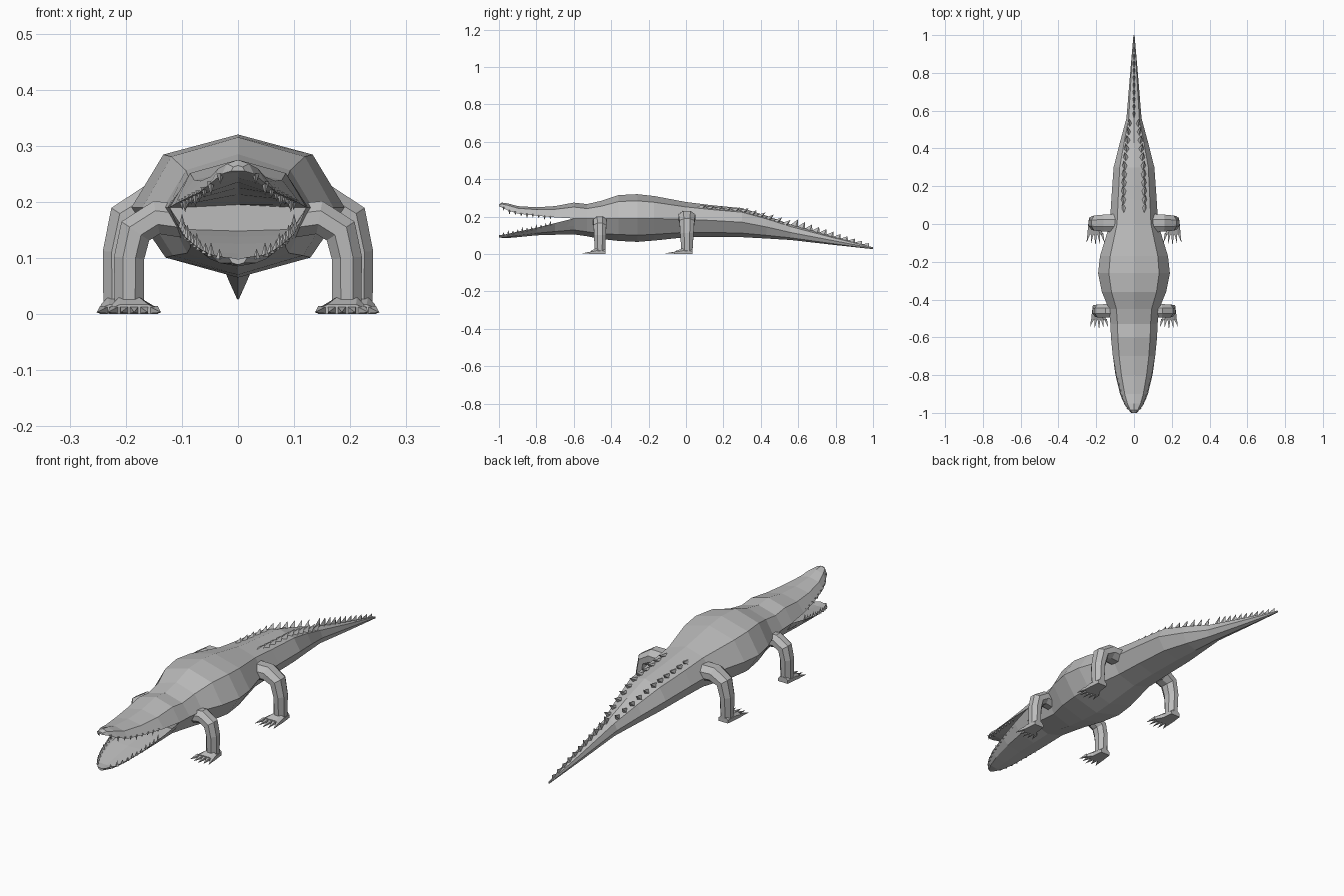
import bpy, bmesh, math
from mathutils import Vector

cube = bpy.data.objects.get("Cube")
if cube:
    bpy.data.objects.remove(cube, do_unlink=True)

hide = bpy.data.materials.new("grey_hide")
hide.use_nodes = True
hide.diffuse_color = (0.5, 0.5, 0.5, 1)
shader = hide.node_tree.nodes["Principled BSDF"]
shader.inputs["Base Color"].default_value = hide.diffuse_color
shader.inputs["Roughness"].default_value = 0.8


def finish(name, bm, mirror=False):
    """Turn a bmesh into a flat shaded object, mirrored across x if asked."""
    bmesh.ops.recalc_face_normals(bm, faces=bm.faces)
    mesh = bpy.data.meshes.new(name)
    bm.to_mesh(mesh)
    bm.free()
    mesh.materials.append(hide)
    obj = bpy.data.objects.new(name, mesh)
    bpy.context.collection.objects.link(obj)
    if mirror:
        mod = obj.modifiers.new("mirror", "MIRROR")
        mod.use_mirror_merge = False
    return obj


def loft(bm, rings):
    """Skin closed rings of equal point count and cap both ends."""
    loops = [[bm.verts.new(p) for p in ring] for ring in rings]
    n = len(loops[0])
    for a, b in zip(loops, loops[1:]):
        for i in range(n):
            j = (i + 1) % n
            bm.faces.new((a[i], a[j], b[j], b[i]))
    bm.faces.new(loops[0])
    bm.faces.new(loops[-1])


def symmetric(y, half):
    """Close a half profile, which runs from centre to centre, across x = 0."""
    return [(x, y, z) for x, z in half] + [(-x, y, z) for x, z in half[-2:0:-1]]


def spike(bm, corners, tip):
    """Pyramid from base corners to a tip."""
    base = [bm.verts.new(c) for c in corners]
    top = bm.verts.new(tip)
    bm.faces.new(base)
    for i, v in enumerate(base):
        bm.faces.new((v, base[(i + 1) % len(base)], top))


def sample(stations, y):
    """Interpolate station values at a given y."""
    for a, b in zip(stations, stations[1:]):
        if a[0] <= y <= b[0]:
            t = (y - a[0]) / (b[0] - a[0])
            return [u + (v - u) * t for u, v in zip(a, b)]
    return list(stations[-1])


# Trunk and tail: y, half width, top, side, bottom
BODY = [
    (-.60, .122, .275, .19, .105), (-.53, .125, .267, .19, .095),
    (-.45, .133, .285, .19, .08), (-.36, .17, .315, .19, .07),
    (-.26, .19, .32, .19, .065), (-.17, .18, .31, .19, .072),
    (0, .128, .278, .185, .09), (.13, .12, .262, .18, .092),
    (.30, .108, .245, .17, .09), (.43, .075, .205, .145, .083),
    (.56, .04, .158, .115, .075), (.78, .022, .095, .073, .05),
    (1, .003, .036, .031, .026)]


def body_ring(y, w, top, side, bot):
    inset = .14 * (top - bot)
    return symmetric(y, [(0, top), (.7 * w, top - inset), (w, side),
                         (.68 * w, bot + inset), (0, bot)])


bm = bmesh.new()
loft(bm, [body_ring(*s) for s in BODY])
finish("body_and_tail", bm)

# Upper jaw: y, half width, top, lip, palate
UPPER = [
    (-1, .012, .265, .255, .255), (-.985, .028, .275, .25, .252),
    (-.95, .05, .27, .232, .243), (-.9, .07, .256, .216, .235),
    (-.8, .095, .25, .205, .225), (-.7, .112, .256, .196, .213),
    (-.6, .122, .275, .19, .195)]
bm = bmesh.new()
loft(bm, [symmetric(y, [(0, top), (.7 * w, lip + .72 * (top - lip)), (w, lip),
                        (.8 * w, lip), (0, roof)])
          for y, w, top, lip, roof in UPPER])
finish("upper_jaw", bm)

# Lower jaw: y, half width, lip, floor, bottom
LOWER = [
    (-1, .016, .1, .098, .088), (-.96, .048, .106, .098, .085),
    (-.9, .074, .12, .108, .09), (-.8, .098, .14, .125, .1),
    (-.7, .112, .165, .138, .103), (-.6, .122, .19, .148, .105)]
bm = bmesh.new()
loft(bm, [symmetric(y, [(0, floor), (.82 * w, floor + .003), (w, lip),
                        (.68 * w, bot + .28 * (lip - bot)), (0, bot)])
          for y, w, lip, floor, bot in LOWER])
finish("lower_jaw", bm)

# Teeth along both lips
for name, jaw, lip, count, up in (("upper_teeth", UPPER, 3, 9, -1),
                                  ("lower_teeth", LOWER, 2, 11, 1)):
    bm = bmesh.new()
    for i in range(count):
        y = -.975 + .25 * i / (count - 1)
        s = sample(jaw, y)
        x, z, r = s[1] * .92, s[lip] - .006 * up, .007
        size = .026 if i % 3 == 1 else .019
        spike(bm, [(x - r, y, z), (x, y - r, z), (x + r, y, z), (x, y + r, z)],
              (x, y, z + up * size))
    finish(name, bm, mirror=True)

# Paired scutes on the back, leaning outward and to the rear
bm = bmesh.new()
for i in range(11):
    y = .08 + .045 * i
    _, w, top, side, bot = sample(BODY, y)
    x = max(.45 * w, .02)
    z = top - .14 * (top - bot) * x / (.7 * w) - .004
    r = .016 if i < 9 else .012
    spike(bm, [(x - r, y, z + .004), (x, y - .02, z + .008),
               (x + r, y, z - .004), (x, y + .012, z - .004)],
          (x + .006, y + .03, z + .014 + .0012 * i))
finish("back_scutes", bm, mirror=True)

# Single saw-toothed crest along the tail
bm = bmesh.new()
for i in range(11):
    y = .56 + .038 * i
    _, w, top, side, bot = sample(BODY, y)
    tall = .036 - .002 * i
    t = min(.008, .5 * w)
    spike(bm, [(0, y, top), (t, y + .025, top - .015),
               (0, y + .04, top - .018), (-t, y + .025, top - .015)],
          (0, y + .038, top + tall - .01))
finish("tail_crest", bm)


def leg(name, y0, path, foot_x, reach):
    """Bent eight-sided limb; path holds x, z, radius in x, radius in y."""
    bm = bmesh.new()
    rings = []
    for i, (x, z, rx, ry) in enumerate(path):
        a, b = path[max(i - 1, 0)], path[min(i + 1, len(path) - 1)]
        d = Vector((b[0] - a[0], b[1] - a[1])).normalized()
        ring = []
        for k in range(8):
            ang = math.pi * (k + .5) / 4
            off = rx * math.cos(ang) * 1.08
            ring.append((x - d.y * off, y0 + ry * math.sin(ang) * 1.08, z + d.x * off))
        rings.append(ring)
    loft(bm, rings)
    # Foot wedge
    ankle = path[-1][0]
    front = y0 - reach * .5
    rings = []
    for y, cx, w, h in ((y0 + .03, ankle, .024, .024), (y0 - .02, ankle, .03, .03),
                        (front, foot_x, .042, .017)):
        rings.append([(cx - w, y, 0), (cx + w, y, 0), (cx + w, y, h * .6),
                      (cx + w * .6, y, h), (cx - w * .6, y, h), (cx - w, y, h * .6)])
    loft(bm, rings)
    # Clawed toes
    for k in range(5):
        u = (k - 2) / 2
        x, w = foot_x + u * .034, .008
        y = front + .006
        spike(bm, [(x - w, y, .001), (x + w, y, .001), (x + w, y, .014), (x - w, y, .014)],
              (foot_x + u * .048, y0 - reach * (1 - .12 * abs(u)), .003))
    finish(name, bm, mirror=True)


leg("front_legs", -.46,
    [(.09, .165, .03, .036), (.145, .172, .03, .036), (.183, .148, .03, .034),
     (.194, .1, .027, .032), (.194, .015, .026, .028)], .185, .098)
leg("hind_legs", .005,
    [(.09, .195, .036, .048), (.155, .198, .034, .045), (.2, .172, .031, .04),
     (.214, .11, .027, .036), (.214, .015, .026, .03)], .204, .12)
